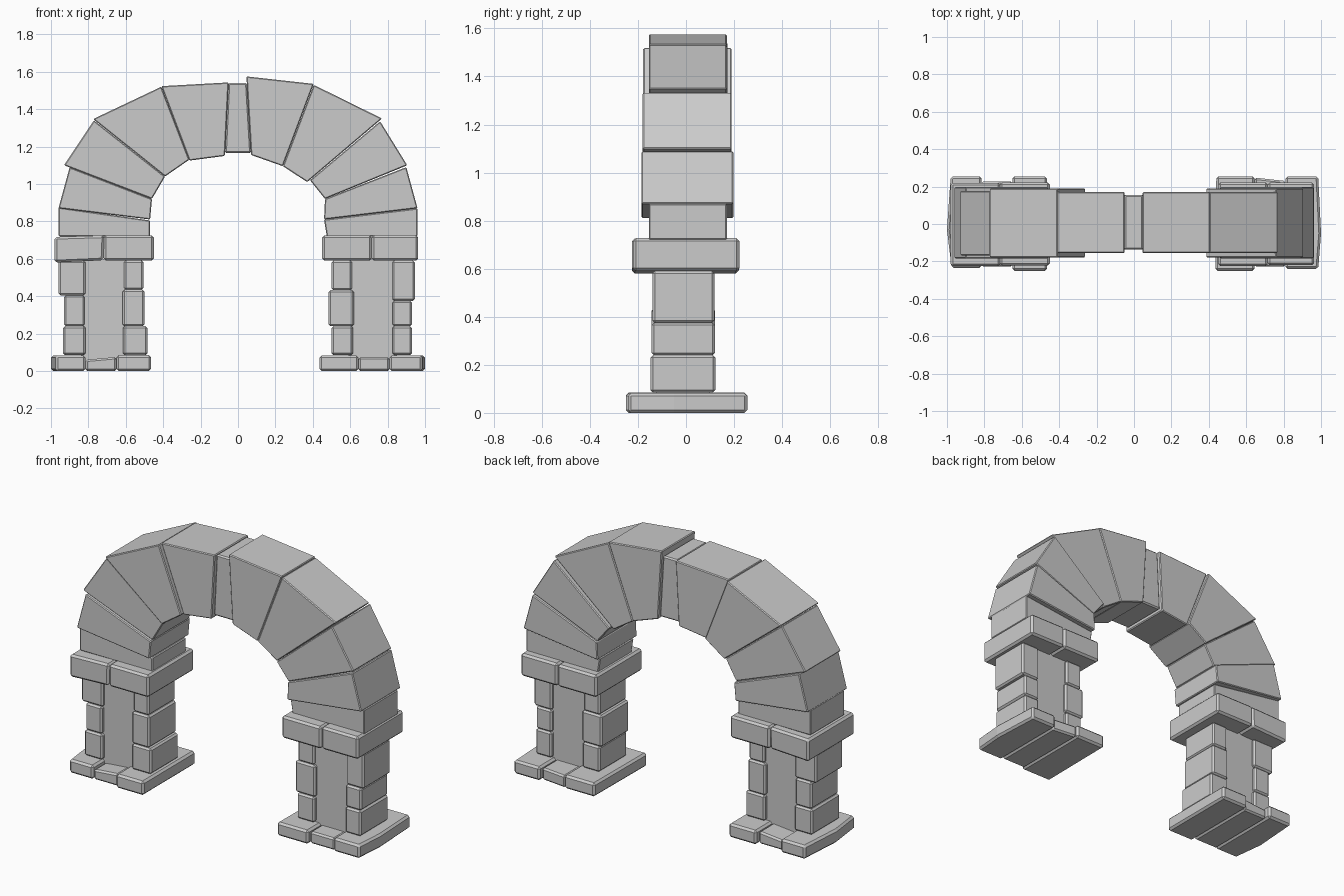
import bpy, bmesh


def prism(name, pts, lo, hi, axis="y", bevel=0.008):
    """Extrude an outline: axis y takes (x, z) points, axis z takes (x, y) points."""
    bm = bmesh.new()
    rings = []
    for d in (lo, hi):
        rings.append([bm.verts.new((a, d, b) if axis == "y" else (a, b, d)) for a, b in pts])
    bm.faces.new(rings[0])
    bm.faces.new(rings[1][::-1])
    n = len(pts)
    for i in range(n):
        j = (i + 1) % n
        bm.faces.new((rings[0][i], rings[0][j], rings[1][j], rings[1][i]))
    bmesh.ops.recalc_face_normals(bm, faces=bm.faces)
    me = bpy.data.meshes.new(name)
    bm.to_mesh(me)
    bm.free()
    ob = bpy.data.objects.new(name, me)
    bpy.context.collection.objects.link(ob)
    if bevel:
        m = ob.modifiers.new("chipped_edges", "BEVEL")
        m.width = bevel
        m.segments = 1
        m.limit_method = "ANGLE"
    return ob


def block(name, x0, x1, z0, z1, lo, hi, bevel=0.01):
    return prism(name, [(x0, z0), (x1, z0), (x1, z1), (x0, z1)], lo, hi, bevel=bevel)


# Arch stones: outer start, outer end, inner end, inner start; then depth range
arch = [
    ((-.96, .72), (-.96, .875), (-.47, .805), (-.47, .72), -.155, .17),
    ((-.96, .87), (-.90, 1.09), (-.46, .92), (-.47, .81), -.185, .197),
    ((-.93, 1.10), (-.77, 1.34), (-.39, 1.04), (-.46, .92), -.168, .177),
    ((-.775, 1.347), (-.41, 1.52), (-.26, 1.13), (-.39, 1.04), -.178, .19),
    ((-.41, 1.523), (-.05, 1.543), (-.07, 1.15), (-.26, 1.125), -.155, .172),
    ((.045, 1.575), (.405, 1.535), (.24, 1.095), (.07, 1.155), -.155, .17),
    ((.405, 1.53), (.77, 1.35), (.37, 1.01), (.24, 1.095), -.155, .17),
    ((.76, 1.335), (.905, 1.10), (.465, .92), (.385, 1.02), -.18, .19),
    ((.90, 1.09), (.96, .87), (.46, .81), (.465, .92), -.185, .197),
    ((.96, .87), (.96, .72), (.475, .72), (.46, .81), -.155, .17),
]
for i, (a, b, c, d, lo, hi) in enumerate(arch):
    prism(f"arch_stone_{i + 1}", [a, b, c, d], lo, hi, bevel=0.005)

# Keystone, set in slightly from its neighbours
prism("keystone", [(-.052, 1.54), (.048, 1.54), (.07, 1.165), (-.07, 1.165)], -.135, .155)

# Capital slabs
prism("left_capital_outer", [(-.98, .58), (-.72, .592), (-.715, .725), (-.98, .717)], -.225, .22, bevel=.012)
block("left_capital_inner", -.718, -.45, .59, .725, -.222, .222, .012)
block("right_capital_inner", .45, .715, .59, .725, -.225, .222, .012)
block("right_capital_outer", .715, .963, .59, .727, -.22, .222, .012)

# Pier columns of stacked stones: (x0, x1, z0, z1)
columns = {
    "left_pier_stone": [
        (-.935, -.815, .085, .24), (-.93, -.82, .24, .405), (-.96, -.815, .405, .59),
        (-.615, -.485, .085, .24), (-.617, -.50, .24, .435), (-.61, -.505, .435, .59)],
    "right_pier_stone": [
        (.50, .615, .085, .24), (.485, .62, .24, .432), (.50, .61, .432, .59),
        (.825, .93, .085, .24), (.825, .93, .24, .375), (.825, .945, .375, .59)],
}
for name, stones in columns.items():
    for i, s in enumerate(stones):
        d = .004 * (i % 3)
        block(f"{name}_{i + 1}", *s, -.148 + d, .122 - d / 2, .01)

# Recessed pier cores
block("left_pier_core", -.84, -.59, .05, .6, -.122, .098, 0)
block("right_pier_core", .59, .85, .05, .6, -.122, .098, 0)

# Base slabs: outer ones bow outward slightly, middle ones are lower and set in
prism("left_base_outer", [(-.815, -.235), (-.975, -.235), (-1, -.03), (-.98, .255), (-.815, .255)],
      0, .083, "z", .012)
prism("left_base_middle", [(-.815, 0), (-.65, 0), (-.65, .075), (-.815, .06)], -.228, .228, bevel=.01)
block("left_base_inner", -.65, -.465, 0, .085, -.25, .255, .012)
prism("right_base_inner", [(.645, -.25), (.435, -.25), (.44, .255), (.645, .255)], 0, .083, "z", .012)
prism("right_base_middle", [(.645, -.228), (.81, -.228), (.81, .23), (.645, .248)], 0, .073, "z", .01)
prism("right_base_outer", [(.81, -.24), (.985, -.24), (1, -.05), (.985, .255), (.81, .255)],
      0, .083, "z", .012)
